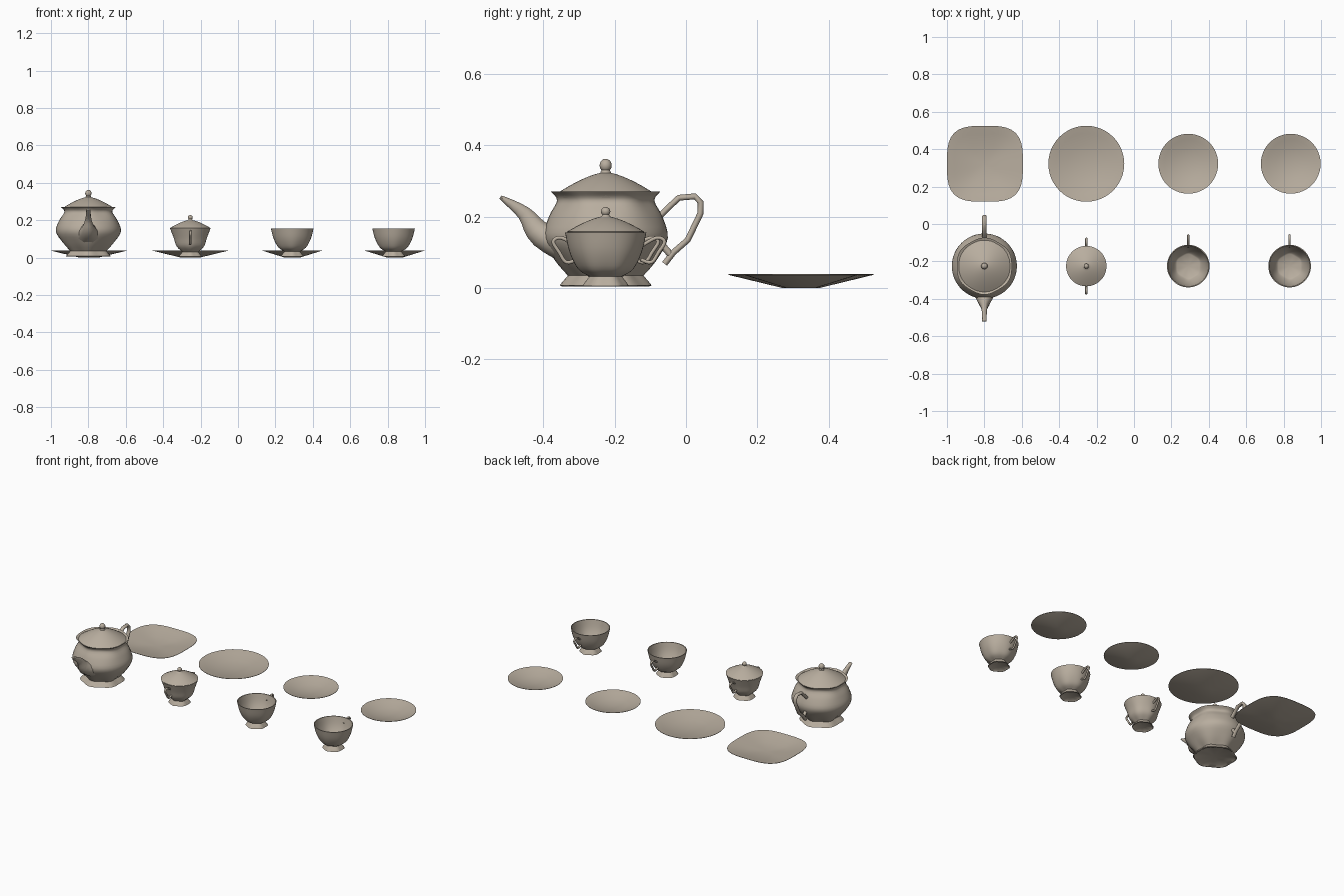
import bpy, bmesh, math
from mathutils import Vector

cube = bpy.data.objects.get("Cube")
if cube:
    bpy.data.objects.remove(cube, do_unlink=True)

china = bpy.data.materials.new("warm grey china")
china.use_nodes = True
china.diffuse_color = (.48, .42, .345, 1)
china.node_tree.nodes["Principled BSDF"].inputs["Base Color"].default_value = china.diffuse_color


def finish(name, bm, rings, place):
    """Skin the rings with quads and turn them into a smooth shaded object."""
    for lower, upper in zip(rings, rings[1:]):
        for i in range(len(lower)):
            bm.faces.new((lower[i - 1], lower[i], upper[i], upper[i - 1]))
    bmesh.ops.remove_doubles(bm, verts=bm.verts, dist=1e-5)
    bmesh.ops.holes_fill(bm, edges=bm.edges)
    bmesh.ops.recalc_face_normals(bm, faces=bm.faces)
    mesh = bpy.data.meshes.new(name)
    bm.to_mesh(mesh)
    bm.free()
    mesh.materials.append(china)
    part = bpy.data.objects.new(name, mesh)
    part.location = (*place, 0)
    bpy.context.collection.objects.link(part)
    bpy.ops.object.select_all(action='DESELECT')
    bpy.context.view_layer.objects.active = part
    part.select_set(True)
    bpy.ops.object.shade_smooth_by_angle(angle=math.radians(50))


def smooth_path(points, steps=4):
    """Rounded path that passes through every given point."""
    points = [Vector(p) for p in points]
    padded = [points[0], *points, points[-1]]
    path = []
    for before, start, end, after in zip(padded, padded[1:], padded[2:], padded[3:]):
        for step in range(steps):
            t = step / steps
            leave, arrive = (end - before) / 2, (after - start) / 2
            bend = (end - start) * 3 - leave * 2 - arrive
            twist = (start - end) * 2 + leave + arrive
            path.append(start + leave * t + bend * t * t + twist * t * t * t)
    return path + [points[-1]]


def turned(name, profile, place, lobe=0, square=2):
    """Turn a (radius, height) profile; narrow rings get six soft lobes."""
    bm = bmesh.new()
    sides = 48
    widest = max(radius for radius, height in profile)
    rings = []
    for radius, height in profile:
        depth = lobe * (1 - radius / widest)
        ring = []
        for i in range(sides):
            angle = math.tau * i / sides
            c, s = math.cos(angle), math.sin(angle)
            reach = radius * (abs(c) ** square + abs(s) ** square) ** (-1 / square)
            reach *= 1 - depth * math.cos(6 * angle)
            ring.append(bm.verts.new((reach * c, reach * s, height)))
        rings.append(ring)
    finish(name, bm, rings, place)


def swept(name, path, place, width, depth, flip=1, sides=10):
    """Sweep an oval along a (y, z) path; width and depth are functions of progress."""
    bm = bmesh.new()
    points = [Vector((0, y * flip, z)) for y, z in path]
    last = len(points) - 1
    rings = []
    for k, point in enumerate(points):
        along = points[min(k + 1, last)] - points[max(k - 1, 0)]
        across = along.normalized().cross(Vector((1, 0, 0))) * depth(k / last)
        side = Vector((width(k / last), 0, 0))
        angles = [math.tau * i / sides for i in range(sides)]
        rings.append([bm.verts.new(point + side * math.cos(a) + across * math.sin(a)) for a in angles])
    finish(name, bm, rings, place)


def foot(radius, lift):
    """Flared foot with a recessed underside."""
    return [(0, lift / 2), (radius * .8, lift / 2), (radius * .95, .005),
            (radius, lift / 4), (radius * .95, lift / 2)]


def lid(name, radius, base, top, knob, tall, place):
    """Domed lid with a rounded knob."""
    profile = [(0, base - .01), (radius * .95, base - .01)]
    for i in range(9):
        part = 1 - i / 9
        profile.append((radius * part, base + (top - base) * (1 - part ** 1.5)))
    for i in range(3, 13):
        angle = math.pi * i / 12
        profile.append((knob * math.sin(angle), top + tall * (1 - math.cos(angle)) / 2))
    profile[-1] = (0, top + tall)
    turned(name, profile, place)


# Teapot
pot = (-.8, -.225)
belly = smooth_path([(.1, .035), (.14, .08), (.174, .14), (.157, .2), (.132, .245), (.15, .27)])
turned("teapot_body", [*foot(.124, .03), *belly, (.12, .255), (0, .255)], pot, lobe=.14)
lid("teapot_lid", .138, .264, .325, .017, .037, pot)
spout = smooth_path([(-.08, .105), (-.18, .15), (-.228, .209), (-.295, .255)])
swept("teapot_spout", spout, pot,
      width=lambda t: .012 + .1 * (1 - t) ** 3, depth=lambda t: .005 + .05 * (1 - t))
grip = [(.145, .195), (.17, .22), (.205, .253), (.25, .257), (.266, .24),
        (.266, .21), (.23, .135), (.19, .1), (.165, .068)]
swept("teapot_handle", grip, pot, width=lambda t: .012, depth=lambda t: .009)
swept("teapot_handle_root", [(.15, .13), (.185, .09)], pot,
      width=lambda t: .011, depth=lambda t: .01)

# Foot and ear-shaped handle shared by the sugar bowl and the cups
small_foot = foot(.062, .025)
ear = smooth_path([(.085, .12), (.125, .141), (.147, .13), (.13, .1), (.11, .072), (.08, .08)])


def ear_handle(name, place, flip=1):
    swept(name, ear, place, width=lambda t: .006, depth=lambda t: .0055, flip=flip)


# Sugar bowl
sugar = (-.255, -.225)
wall = smooth_path([(.044, .03), (.075, .06), (.09, .105), (.108, .155)])
turned("sugar_bowl_body", [*small_foot, *wall, (0, .15)], sugar, lobe=.08)
lid("sugar_bowl_lid", .108, .158, .202, .013, .025, sugar)
for side, flip in (("front", -1), ("back", 1)):
    ear_handle("sugar_bowl_handle_" + side, sugar, flip)

# Cups: the inside follows the outside at the thickness of the wall
wall = smooth_path([(.043, .033), (.075, .053), (.1, .1), (.114, .156)])
inside = [(radius - .005, height) for radius, height in reversed(wall) if height > .045]
for side, x in (("right", .29), ("left", .832)):
    turned("cup_body_" + side, [*small_foot, *wall, *inside, (0, .045)], (x, -.225), lobe=.08)
    ear_handle("cup_handle_" + side, (x, -.207))


# Shallow plates: flat centre, straight slope and thin rim
def plate(name, radius, x, square=2):
    underside = [(0, 0), (radius / 4, 0), (radius, .037)]
    upper_side = [(radius, .039), (radius * .8, .031), (radius / 2, .016), (0, .009)]
    turned(name, underside + upper_side, (x, .322), square=square)


plate("square_plate", .203, -.797, square=3.3)
plate("round_plate", .203, -.255)
plate("saucer_right", .16, .29)
plate("saucer_left", .16, .838)
